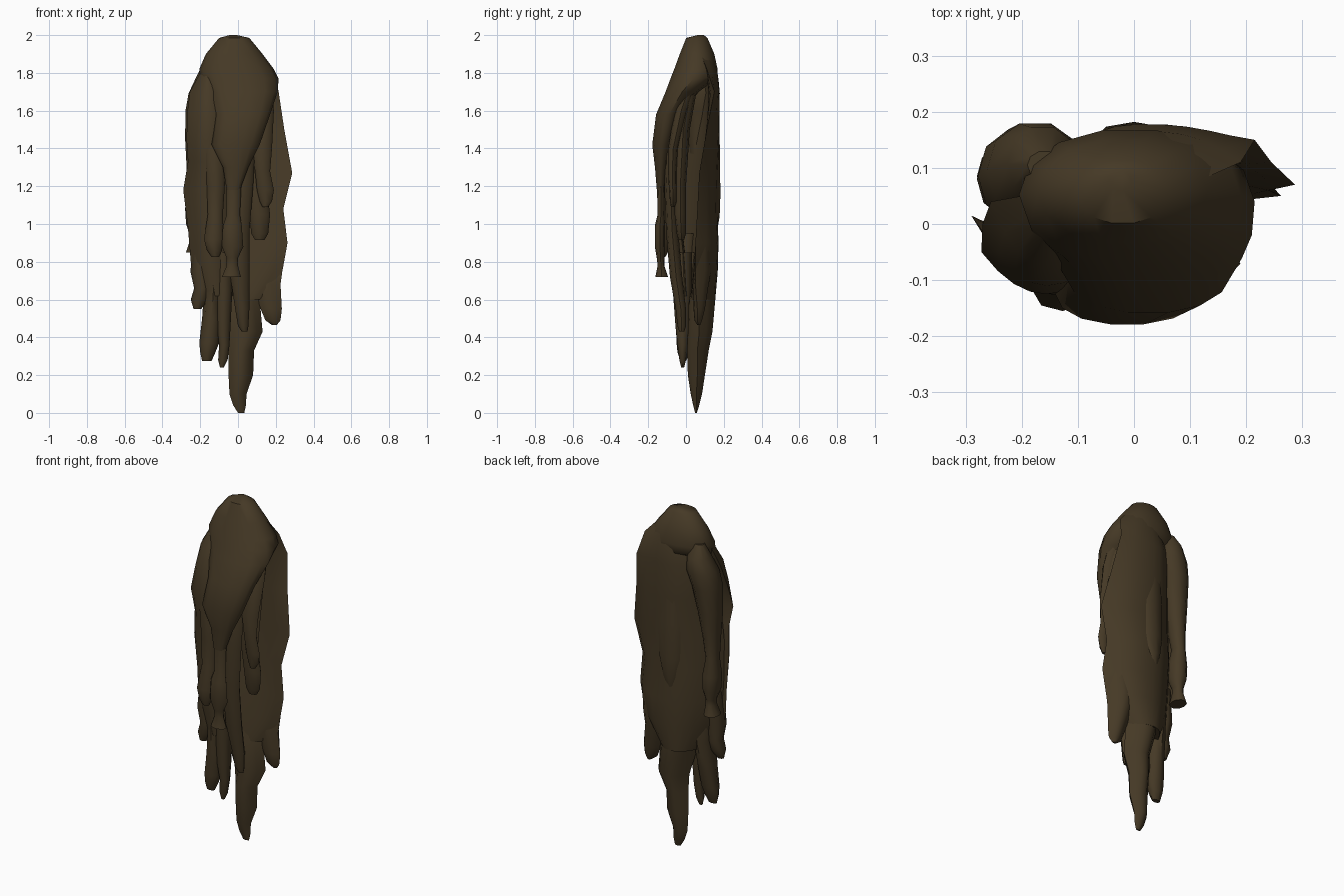
import bpy, bmesh, math

moss = bpy.data.materials.new("dark brown moss")
moss.diffuse_color = (0.060, 0.041, 0.019, 1)


def loft(name, rings):
    """Skin equal rings of points into one closed, smooth-shaded object."""
    bm = bmesh.new()
    rings = [[bm.verts.new(p) for p in ring] for ring in rings]
    n = len(rings[0])
    for a, b in zip(rings, rings[1:]):
        for i in range(n):
            j = (i + 1) % n
            bm.faces.new((a[i], a[j], b[j], b[i]))
    bm.faces.new(rings[0])
    bm.faces.new(rings[-1])
    bmesh.ops.recalc_face_normals(bm, faces=bm.faces)
    mesh = bpy.data.meshes.new(name)
    bm.to_mesh(mesh)
    bm.free()
    mesh.materials.append(moss)
    ob = bpy.data.objects.new(name, mesh)
    bpy.context.collection.objects.link(ob)
    bpy.context.view_layer.objects.active = ob
    ob.select_set(True)
    bpy.ops.object.shade_smooth_by_angle(angle=math.radians(50))
    ob.select_set(False)


def lock(name, rows, sides=8, full=0.95):
    """Rounded lock; each row is z, left x, right x, front y, back y."""
    rings = []
    for z, x0, x1, y0, y1 in rows:
        ring = []
        for i in range(sides):
            a = math.tau * i / sides
            c, s = math.cos(a), math.sin(a)
            ring.append(((x0 + x1) / 2 + math.copysign(abs(c) ** full, c) * (x1 - x0) / 2,
                         (y0 + y1) / 2 + math.copysign(abs(s) ** full, s) * (y1 - y0) / 2, z))
        rings.append(ring)
    loft(name, rings)


def sheet(name, rows, n=8, left=2, right=2):
    """Curved leaf; each row is z, left x, right x, left y, right y, back y, front y."""
    rings = []
    for z, x0, x1, yl, yr, yb, yf in rows:
        def point(i, y):
            t = i / n
            edge = yl + (yr - yl) * t
            bulge = 1 - abs(2 * t - 1) ** (left if t < 0.5 else right)
            return (x0 + (x1 - x0) * t, edge + (y - edge) * bulge, z)
        rings.append([point(i, yb) for i in range(n + 1)] +
                     [point(i, yf) for i in range(n - 1, 0, -1)])
    loft(name, rings)


# Domed crown that sweeps forward and narrows into a thin strand
lock("crown", [
    (2.0, -0.045, -0.005, 0.06, 0.095), (1.985, -0.10, 0.06, 0.0, 0.115),
    (1.9, -0.17, 0.13, -0.035, 0.152), (1.82, -0.205, 0.19, -0.065, 0.17),
    (1.77, -0.20, 0.215, -0.085, 0.165), (1.7, -0.16, 0.21, -0.11, 0.07),
    (1.58, -0.12, 0.17, -0.16, -0.02), (1.42, -0.14, 0.115, -0.18, -0.07),
    (1.3, -0.08, 0.055, -0.165, -0.10), (1.18, -0.06, 0.01, -0.155, -0.115)], 14)

# Thin strand ending in a bulb and flared tip
lock("front_tassel", [
    (1.25, -0.06, 0.02, -0.155, -0.11), (1.05, -0.06, 0.01, -0.15, -0.115),
    (0.99, -0.08, 0.02, -0.165, -0.11), (0.88, -0.085, 0.028, -0.165, -0.11),
    (0.82, -0.06, 0.0, -0.155, -0.115), (0.78, -0.06, 0.0, -0.15, -0.115),
    (0.72, -0.085, 0.015, -0.162, -0.095)])

# Broad curved sheet that hangs down the back
sheet("back_sheet", [
    (1.92, -0.10, 0.10, 0.05, 0.07, 0.13, 0.08),
    (1.82, -0.16, 0.19, 0.04, 0.11, 0.165, 0.11),
    (1.70, -0.20, 0.215, 0.03, 0.15, 0.178, 0.12),
    (1.5, -0.22, 0.245, 0.0, 0.11, 0.178, 0.115),
    (1.27, -0.24, 0.287, -0.01, 0.07, 0.17, 0.10),
    (1.08, -0.25, 0.24, -0.02, 0.06, 0.166, 0.09),
    (0.9, -0.24, 0.262, -0.02, 0.05, 0.172, 0.065),
    (0.75, -0.22, 0.235, -0.01, 0.05, 0.168, 0.04),
    (0.6, -0.14, 0.115, 0.01, 0.05, 0.155, 0.025)], 10, 2, 3)

# Tails continuing the back sheet downward
sheet("centre_tail", [
    (0.8, -0.10, 0.12, 0.07, 0.09, 0.155, 0.075),
    (0.6, -0.10, 0.115, 0.03, 0.07, 0.155, 0.015),
    (0.43, -0.05, 0.13, 0.04, 0.07, 0.14, 0.01),
    (0.33, -0.05, 0.085, 0.05, 0.06, 0.12, 0.005),
    (0.2, -0.05, 0.08, 0.05, 0.06, 0.10, 0.01),
    (0.1, -0.045, 0.045, 0.05, 0.055, 0.085, 0.025),
    (0.04, -0.025, 0.042, 0.05, 0.055, 0.07, 0.038),
    (0.0, 0.0, 0.033, 0.05, 0.055, 0.057, 0.048)], 6)
sheet("right_tail", [
    (0.9, 0.08, 0.24, 0.11, 0.065, 0.125, 0.08),
    (0.76, 0.06, 0.236, 0.10, 0.05, 0.135, 0.05),
    (0.68, 0.08, 0.225, 0.08, 0.05, 0.12, 0.04),
    (0.55, 0.12, 0.232, 0.06, 0.06, 0.10, 0.04),
    (0.49, 0.145, 0.225, 0.06, 0.06, 0.085, 0.045),
    (0.465, 0.18, 0.205, 0.065, 0.065, 0.075, 0.06)], 6)

# Left hump that narrows into a second tassel
lock("left_crown_lock", [
    (1.84, -0.19, -0.13, 0.08, 0.13), (1.77, -0.225, -0.10, 0.04, 0.175),
    (1.69, -0.262, -0.09, 0.01, 0.183), (1.6, -0.278, -0.12, 0.0, 0.172),
    (1.45, -0.28, -0.15, 0.01, 0.15), (1.3, -0.272, -0.18, 0.03, 0.135),
    (1.18, -0.27, -0.20, 0.045, 0.13), (1.08, -0.28, -0.18, 0.03, 0.14),
    (1.0, -0.275, -0.18, 0.03, 0.14), (0.94, -0.255, -0.20, 0.055, 0.125),
    (0.91, -0.255, -0.20, 0.055, 0.125), (0.85, -0.275, -0.19, 0.035, 0.14)], 10)

# Curved sheet wrapping the front left, with its tails
sheet("left_sheet", [
    (1.8, -0.20, -0.10, 0.05, 0.02, 0.06, -0.02),
    (1.7, -0.255, -0.06, 0.04, -0.03, 0.03, -0.075),
    (1.58, -0.27, -0.04, 0.0, -0.05, 0.0, -0.11),
    (1.44, -0.272, -0.04, -0.05, -0.06, -0.02, -0.125),
    (1.33, -0.265, -0.03, -0.02, -0.06, -0.02, -0.115),
    (1.18, -0.29, -0.02, 0.015, -0.05, -0.02, -0.10),
    (0.98, -0.265, -0.02, 0.0, -0.03, -0.02, -0.09),
    (0.8, -0.25, -0.02, -0.01, -0.01, 0.0, -0.08),
    (0.62, -0.20, -0.03, 0.0, 0.0, 0.02, -0.06)])
lock("left_outer_tail", [
    (0.95, -0.23, -0.14, -0.05, 0.06), (0.75, -0.252, -0.14, -0.055, 0.05),
    (0.66, -0.232, -0.14, -0.05, 0.04), (0.6, -0.25, -0.155, -0.045, 0.03),
    (0.55, -0.235, -0.195, -0.03, 0.0)])
lock("left_long_tail", [
    (0.85, -0.19, -0.09, -0.06, 0.07), (0.65, -0.18, -0.08, -0.065, 0.085),
    (0.5, -0.19, -0.09, -0.055, 0.055), (0.37, -0.205, -0.10, -0.05, 0.03),
    (0.32, -0.20, -0.12, -0.045, 0.02), (0.275, -0.19, -0.14, -0.03, 0.0)])
lock("left_inner_tail", [
    (0.85, -0.14, -0.02, -0.075, 0.03), (0.65, -0.12, -0.03, -0.07, 0.03),
    (0.45, -0.115, -0.04, -0.055, 0.02), (0.36, -0.10, -0.045, -0.045, 0.01),
    (0.28, -0.105, -0.055, -0.035, 0.0), (0.24, -0.095, -0.075, -0.025, -0.01)])

# Thin locks hanging from under the crown in front
lock("front_left_lock", [
    (1.5, -0.19, -0.10, -0.11, -0.06), (1.38, -0.18, -0.07, -0.13, -0.07),
    (1.2, -0.165, -0.07, -0.13, -0.075),
    (1.05, -0.16, -0.08, -0.13, -0.08), (0.92, -0.18, -0.075, -0.155, -0.085),
    (0.86, -0.165, -0.085, -0.15, -0.09), (0.825, -0.14, -0.10, -0.14, -0.11)])
lock("front_middle_tail", [
    (1.7, -0.03, 0.08, -0.06, 0.03), (1.4, -0.05, 0.09, -0.11, -0.04),
    (1.2, -0.05, 0.08, -0.115, -0.05), (0.95, -0.05, 0.06, -0.105, -0.04),
    (0.72, -0.04, 0.06, -0.085, -0.02), (0.55, -0.015, 0.06, -0.055, 0.0),
    (0.46, 0.0, 0.055, -0.045, 0.0), (0.43, 0.02, 0.05, -0.035, -0.01)])
lock("front_right_lock", [
    (1.8, 0.12, 0.17, 0.01, 0.07), (1.6, 0.08, 0.19, -0.06, 0.01),
    (1.4, 0.07, 0.18, -0.095, -0.04), (1.28, 0.09, 0.17, -0.095, -0.05),
    (1.18, 0.10, 0.19, -0.09, -0.05), (1.12, 0.115, 0.18, -0.085, -0.05),
    (1.09, 0.13, 0.16, -0.08, -0.06)])
lock("front_right_inner_lock", [
    (1.78, 0.06, 0.15, 0.02, 0.07), (1.5, 0.03, 0.17, -0.05, 0.02),
    (1.2, 0.04, 0.15, -0.06, 0.0), (1.05, 0.06, 0.17, -0.06, 0.0),
    (0.95, 0.07, 0.16, -0.05, 0.0), (0.915, 0.09, 0.14, -0.04, -0.01)])

# Short lock lying on the back
lock("back_short_lock", [
    (1.62, -0.05, 0.06, 0.13, 0.175), (1.35, -0.07, 0.08, 0.12, 0.18),
    (1.15, -0.07, 0.07, 0.12, 0.182), (1.04, -0.05, 0.04, 0.13, 0.178),
    (0.98, -0.03, 0.01, 0.145, 0.168)])
